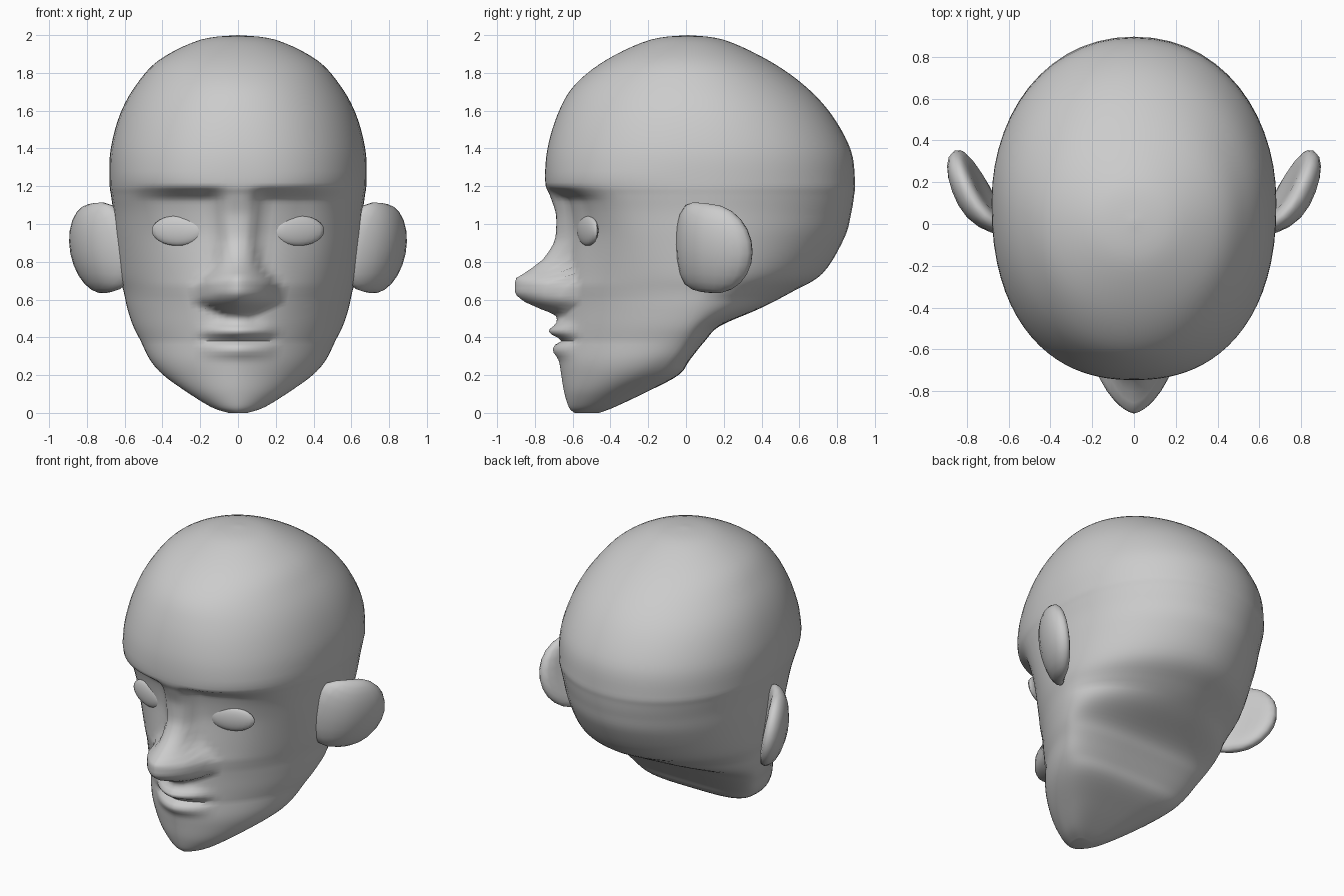
import bpy, bmesh, math
from mathutils import Matrix

if "Cube" in bpy.data.objects:
    bpy.data.objects.remove(bpy.data.objects["Cube"])

grey = bpy.data.materials.new("matte grey")
grey.use_nodes = True
COLOUR = (0.6, 0.6, 0.6, 1)
grey.diffuse_color = COLOUR
grey.node_tree.nodes["Principled BSDF"].inputs["Base Color"].default_value = COLOUR


def finish(name, bm, angle=60):
    bmesh.ops.recalc_face_normals(bm, faces=bm.faces)
    mesh = bpy.data.meshes.new(name)
    bm.to_mesh(mesh)
    bm.free()
    mesh.materials.append(grey)
    obj = bpy.data.objects.new(name, mesh)
    bpy.context.collection.objects.link(obj)
    bpy.ops.object.select_all(action='DESELECT')
    obj.select_set(True)
    bpy.context.view_layer.objects.active = obj
    bpy.ops.object.shade_smooth_by_angle(angle=math.radians(angle))
    return obj


def ramp(points, v):
    """Piecewise linear lookup in (position, value) pairs."""
    if v <= points[0][0]:
        return points[0][1]
    for (a, fa), (b, fb) in zip(points, points[1:]):
        if v <= b:
            return fa + (fb - fa) * (v - a) / (b - a)
    return points[-1][1]


def bump(v, centre, width):
    return math.exp(-((v - centre) / width) ** 2)


# Head cross-sections: height, front, back, half width, depth of widest point
SECTIONS = [
    (0, -.59, -.46, .05, -.53), (.03, -.62, -.38, .14, -.48),
    (.11, -.645, -.21, .27, -.38), (.2, -.66, -.04, .395, -.23),
    (.28, -.67, .02, .465, -.14), (.38, -.67, .1, .515, -.06),
    (.46, -.665, .18, .555, 0), (.55, -.66, .385, .585, .05),
    (.64, -.66, .56, .605, .08), (.74, -.655, .725, .63, .1),
    (.93, -.665, .84, .65, .1), (1.06, -.69, .875, .66, .1),
    (1.15, -.72, .89, .672, .1), (1.22, -.745, .895, .68, .1),
    (1.39, -.735, .873, .675, .1), (1.58, -.68, .77, .625, .08),
    (1.735, -.59, .625, .54, .05), (1.87, -.42, .43, .415, .02),
    (1.975, -.19, .2, .2, .01), (2, .01, .01, 0, .01)]
FRONT_POWER = [(.1, 1.8), (.38, 1.6), (.6, 1.7), (1.25, 2.3), (1.7, 2.05)]
BACK_POWER = [(.2, 3.8), (.4, 3), (.6, 1.8), (.8, 1.9), (1.2, 2.1), (1.7, 2)]
# Nose projection and half width by height
NOSE_OUT = [(.46, 0), (.52, .03), (.55, .11), (.59, .2), (.63, .245), (.71, .25),
            (.755, .175), (.82, .09), (.91, .03), (1.05, 0)]
NOSE_WIDTH = [(.52, .08), (.57, .18), (.6, .205), (.69, .205), (.76, .13), (.9, .09)]
# Eye socket depth, across and up the face
SOCKET_ACROSS = [(.06, 0), (.14, 1), (.34, 1), (.58, 0)]
SOCKET_UP = [(.68, 0), (.95, .055), (1.13, .075), (1.2, 0)]


def smooth_rows(rows, steps):
    """Catmull-Rom rows between the given sections."""
    out = []
    for i in range(len(rows) - 1):
        quad = [rows[max(0, min(len(rows) - 1, i + k))] for k in (-1, 0, 1, 2)]
        for s in range(steps):
            t = s / steps
            out.append([b + t / 2 * (c - a + t * (2*a - 5*b + 4*c - d + t * (3*(b - c) + d - a)))
                        for a, b, c, d in zip(*quad)])
    return out + [rows[-1]]


def face_relief(x, z):
    """How far the face stands out at a given place."""
    t = abs(x) / ramp(NOSE_WIDTH, z)
    out = ramp(NOSE_OUT, z) * max(0, 1 - t ** 1.5) ** .55
    lip = max(0, 1 - (x / .21) ** 2)
    out += lip * (.06 * bump(z, .435, .035) + .035 * bump(z, .335, .04))
    out -= .03 * math.sqrt(lip) * bump(z, .385, .014)
    return out - ramp(SOCKET_ACROSS, abs(x)) * ramp(SOCKET_UP, z)


COLS = 36
bm = bmesh.new()
rings = []
for z, front, back, wide, mid in smooth_rows(SECTIONS, 5):
    ring = []
    for c in range(-COLS, COLS):
        u = c / COLS
        angle = math.copysign(math.pi * abs(u) ** 1.4, u)
        s, k = math.sin(angle), math.cos(angle)
        p = ramp(FRONT_POWER, z) if k > 0 else ramp(BACK_POWER, z)
        x = math.copysign(wide * abs(s) ** (2 / p), s)
        y = mid + ((front if k > 0 else back) - mid) * abs(k) ** (2 / p)
        if k > 0:
            y -= face_relief(x, z)
        ring.append(bm.verts.new((x, y, max(0, z))))
    rings.append(ring)
for low, high in zip(rings, rings[1:]):
    for i in range(len(low)):
        j = (i + 1) % len(low)
        bm.faces.new((low[i], low[j], high[j], high[i]))
bm.faces.new(rings[0])
bmesh.ops.remove_doubles(bm, verts=bm.verts, dist=.0005)
finish("head", bm)

for side, label in ((1, "left"), (-1, "right")):
    mirror = Matrix.Diagonal((side, 1, 1, 1))

    # Eye: flattened ball following the face
    bm = bmesh.new()
    bmesh.ops.create_uvsphere(bm, u_segments=20, v_segments=12, radius=1)
    bmesh.ops.transform(bm, verts=bm.verts, matrix=mirror
                        @ Matrix.Translation((.32, -.52, .965))
                        @ Matrix.Rotation(math.radians(20), 4, 'Z')
                        @ Matrix.Diagonal((.145, .03, .08, 1)))
    finish(label + "_eye", bm)

    # Ear: rounded shell swept back from the cheek, slightly hollow behind
    bm = bmesh.new()
    bmesh.ops.create_uvsphere(bm, u_segments=20, v_segments=12, radius=1)
    for v in bm.verts:
        hollow = max(0, 1 - v.co.x ** 2 - v.co.z ** 2)
        if v.co.y > 0:
            v.co.y = 1.1 * v.co.y - .8 * hollow
        if v.co.x < 0:
            v.co.y += .7 * v.co.x ** 2
            v.co.z *= 1 + .5 * v.co.x ** 2
    bmesh.ops.transform(bm, verts=bm.verts, matrix=mirror
                        @ Matrix.Translation((.745, .135, .87))
                        @ Matrix.Rotation(math.radians(11), 4, 'Y')
                        @ Matrix.Rotation(math.radians(62), 4, 'Z')
                        @ Matrix.Diagonal((.245, .1, .24, 1)))
    finish(label + "_ear", bm)
